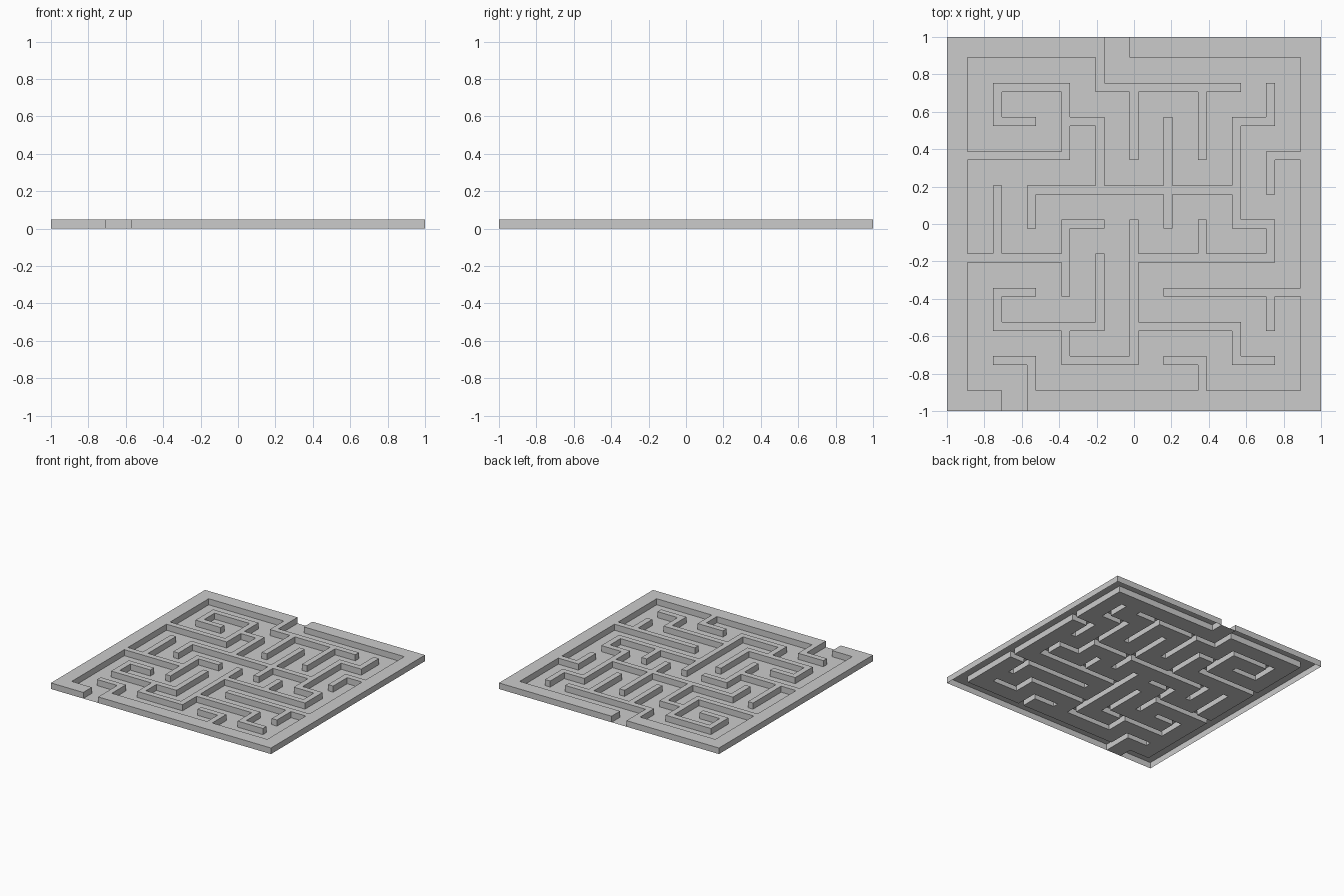
import bpy, bmesh

if "Cube" in bpy.data.objects:
    bpy.data.objects.remove(bpy.data.objects["Cube"])

STEP = 0.1825      # spacing of the wall centre lines
HALF = 0.0235      # half the wall thickness
HEIGHT = 0.05
N = 21             # 11 wall lines alternating with 10 corridors

# Wall runs as (start x, start y, moves) on the wall grid, which spans -5..5
WALLS = [
    # border, split by the two openings
    (-1, 5, "L" * 4 + "D" * 10 + "R"),
    (0, 5, "R" * 5 + "D" * 10 + "L" * 8),
    # walls tied to the top border
    (-1, 5, "DRRRR"), (0, 4, "DD"), (2, 4, "DD"),
    # walls tied to the right and bottom borders
    (5, 2, "LD"), (5, -2, "LLLL"), (4, -2, "D"), (2, -5, "UL"), (-3, -5, "UL"),
    # walls tied to the left border
    (-5, -1, "RRR"), (-2, -2, "UUR"), (-4, -1, "UU"), (-5, 2, "RRRUULLDR"),
    # inner walls
    (-2, 3, "RDD"), (-3, 0, "URRRRRRUURU"), (1, 3, "DDD"), (3, 1, "DRDLLLL"),
    (0, 0, "DDDDLLULLUR"), (-2, -3, "RUU"), (2, 0, "D"), (0, -3, "RRRDR"),
]
MOVES = {"L": (-1, 0), "R": (1, 0), "U": (0, 1), "D": (0, -1)}

# Mark the fine cells covered by walls
solid = set()
for x, y, moves in WALLS:
    i, j = 2 * (x + 5), 2 * (y + 5)
    solid.add((i, j))
    for m in moves:
        for _ in range(2):
            i, j = i + MOVES[m][0], j + MOVES[m][1]
            solid.add((i, j))

# Edges of the fine cells; the border is widened out to +-1
lines = [(k - 5) * STEP + s * HALF for k in range(11) for s in (-1, 1)]
lines[0], lines[-1] = -1.0, 1.0

bm = bmesh.new()


def face(points):
    bm.faces.new([bm.verts.new(p) for p in points])


# Floor at z = 0, wall tops raised, sides wherever a wall ends, open underneath
for i in range(N):
    for j in range(N):
        x0, x1, y0, y1 = lines[i], lines[i + 1], lines[j], lines[j + 1]
        ring = [(x0, y0), (x1, y0), (x1, y1), (x0, y1)]
        wall = (i, j) in solid
        face([(x, y, HEIGHT if wall else 0) for x, y in ring])
        if wall:
            for n, (dx, dy) in enumerate([(0, -1), (1, 0), (0, 1), (-1, 0)]):
                if (i + dx, j + dy) not in solid:
                    a, b = ring[n], ring[(n + 1) % 4]
                    face([(*a, 0), (*b, 0), (*b, HEIGHT), (*a, HEIGHT)])

# Weld and merge flat areas
bmesh.ops.remove_doubles(bm, verts=bm.verts[:], dist=0.0001)
bmesh.ops.dissolve_limit(bm, angle_limit=0.01, verts=bm.verts[:], edges=bm.edges[:])

mesh = bpy.data.meshes.new("maze")
bm.to_mesh(mesh)
bm.free()
bpy.context.collection.objects.link(bpy.data.objects.new("maze", mesh))
